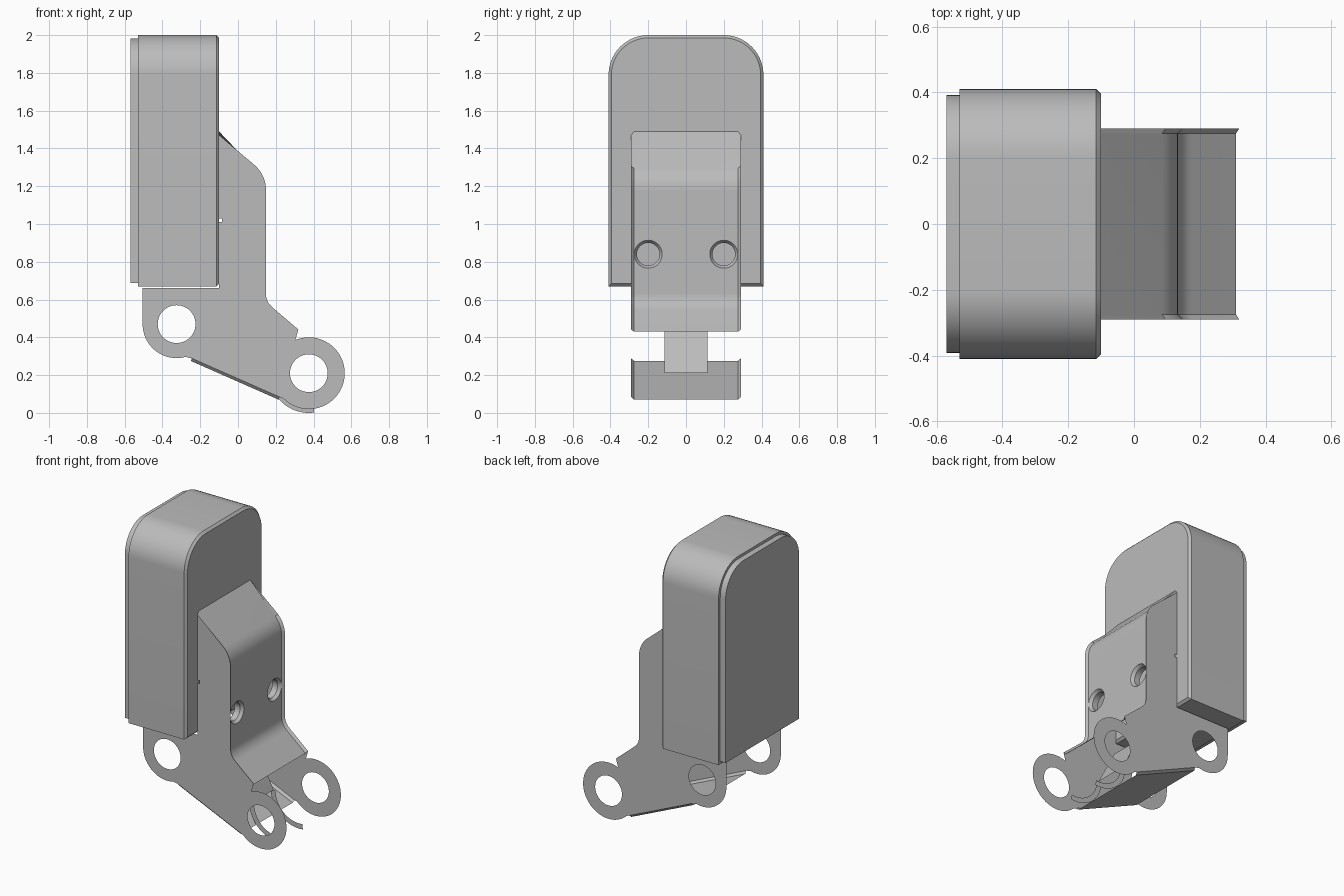
import bpy, bmesh
from math import sin, cos, radians, pi
from mathutils import Vector

if "Cube" in bpy.data.objects:
    bpy.data.objects.remove(bpy.data.objects["Cube"])

metal = bpy.data.materials.new("plain grey")
metal.use_nodes = True
GREY = (0.5, 0.5, 0.5, 1)
metal.diffuse_color = GREY
metal.node_tree.nodes["Principled BSDF"].inputs["Base Color"].default_value = GREY

HALF, BEVEL = 0.29, 0.015


def finish(name, bm, closed=False):
    bmesh.ops.remove_doubles(bm, verts=bm.verts[:], dist=1e-5)
    if closed:
        bmesh.ops.recalc_face_normals(bm, faces=bm.faces[:])
    me = bpy.data.meshes.new(name)
    bm.to_mesh(me)
    bm.free()
    me.materials.append(metal)
    me.shade_smooth()
    me.set_sharp_from_angle(angle=radians(25))
    ob = bpy.data.objects.new(name, me)
    bpy.context.collection.objects.link(ob)
    return ob


def arc(cx, cz, r, a0, a1, n=24):
    angles = [radians(a0 + (a1 - a0) * i / n) for i in range(n + 1)]
    return [(cx + r * cos(a), cz + r * sin(a)) for a in angles]


def circle(cx, cz, r):
    return arc(cx, cz, r, 0, 352.5, 47)


def bend(a, b, c, n=8):
    """Rounded corner from a to c, pulled towards b."""
    a, b, c = Vector(a), Vector(b), Vector(c)
    ts = [i / n for i in range(n + 1)]
    return [tuple(a * (1 - t) ** 2 + b * 2 * t * (1 - t) + c * t * t) for t in ts]


def offset(path, d):
    out = []
    for i, p in enumerate(path):
        t = (Vector(path[min(i + 1, len(path) - 1)]) - Vector(path[max(i - 1, 0)])).normalized()
        out.append((p[0] + t.y * d, p[1] - t.x * d))
    return out


def fill(bm, loops, normal):
    """Flat sheet bounded by the first loop, with the others as holes."""
    edges = []
    for loop in loops:
        vs = [bm.verts.new(p) for p in loop]
        edges += [bm.edges.new((vs[i - 1], vs[i])) for i in range(len(vs))]
    bmesh.ops.triangle_fill(bm, use_beauty=True, use_dissolve=False, edges=edges, normal=normal)


def strip(bm, a, b, cyclic=False):
    """Band of quads between two matching rows of points."""
    va, vb = [bm.verts.new(p) for p in a], [bm.verts.new(p) for p in b]
    for i in range(0 if cyclic else 1, len(a)):
        bm.faces.new((va[i - 1], vb[i - 1], vb[i], va[i]))


def row(path, y):
    return [(x, y, z) for x, z in path]


def bevelled_wall(bm, outer, inner, skip=None):
    """Bent wall across the bracket with bevelled edges towards both sides."""
    w = HALF - BEVEL
    for s in (-1, 1):
        strip(bm, row(inner, s * HALF), row(outer, s * w))
    for i in range(len(outer) - 1):
        if i != skip:
            strip(bm, row(outer[i:i + 2], -w), row(outer[i:i + 2], w))


# Case: rounded top, square bottom, bevelled on one side
def section(x, inset):
    r, h = 0.21 - inset, 0.41 - inset
    pts = [(-h, 0.67 + inset), (h, 0.67 + inset)]
    pts += arc(0.2, 1.79, r, 0, 90, 14) + arc(-0.2, 1.79, r, 90, 180, 14)
    return [(x, y, z) for y, z in pts]


def case(name, sections):
    bm = bmesh.new()
    loops = [section(*s) for s in sections]
    for a, b in zip(loops, loops[1:]):
        strip(bm, a, b, cyclic=True)
    for loop in (loops[0], loops[-1]):
        bm.faces.new([bm.verts.new(p) for p in loop])
    finish(name, bm, closed=True)


case("case_body", [(-0.53, 0), (-0.115, 0), (-0.1, BEVEL)])
case("case_cover", [(-0.57, 0.018), (-0.53, 0.018)])

# Bracket back wall: slope, flat panel with two screw holes, lower slope
FLAT = 0.133
upper = [(-0.1, 1.49)] + bend((0.085, 1.295), (FLAT, 1.245), (FLAT, 1.18))
lower = bend((FLAT, 0.63), (FLAT, 0.58), (0.175, 0.545)) + [(0.31, 0.43)]
wall = upper + lower
wall_inner = offset(wall, -BEVEL)
wall_inner[0] = (-0.1, 1.47)
bm = bmesh.new()
bevelled_wall(bm, wall, wall_inner, skip=len(upper) - 1)
w, top, base = HALF - BEVEL, upper[-1][1], lower[0][1]


def hole(side, r, x):
    return [(x, y, z) for y, z in circle(side * 0.2, 0.84, r)]


corners = [(FLAT, -w, base), (FLAT, w, base), (FLAT, w, top), (FLAT, -w, top)]
# The holes sit just inside the panel edge
fill(bm, [corners] + [hole(s, 0.074, FLAT) for s in (-1, 1)], (1, 0, 0))
for s in (-1, 1):
    strip(bm, hole(s, 0.074, FLAT), hole(s, 0.06, FLAT - 0.02), cyclic=True)
    strip(bm, hole(s, 0.06, FLAT - 0.02), hole(s, 0.06, FLAT - 0.06), cyclic=True)
finish("bracket_wall", bm)

# Bracket floor between the two rings
floor = [(-0.25, 0.275), (0.215, 0.07)]
floor_inner = offset(floor, -BEVEL)
bm = bmesh.new()
bevelled_wall(bm, floor, floor_inner)
finish("bracket_floor", bm)

# Side plates with two ringed eyes
PIVOT, EYE = (0.375, 0.21), (-0.325, 0.47)
outline = wall_inner + arc(*PIVOT, 0.19, 112, -135, 48)
outline += [floor_inner[1], floor_inner[0]]
outline += arc(*EYE, 0.18, -75, -180) + [(-0.505, 0.66), (-0.1, 0.66)]
outline += [(-0.1, 1.01), (-0.085, 1.01), (-0.085, 1.03), (-0.1, 1.03)]
for side, name in ((-1, "front_side_plate"), (1, "rear_side_plate")):
    bm = bmesh.new()
    loops = [outline, circle(*PIVOT, 0.1), circle(*EYE, 0.1)]
    fill(bm, [row(l, side * HALF) for l in loops], (0, side, 0))
    finish(name, bm)

# Tongue below the wall, with thin curved hooks at its sides
T = 0.115
tongue = [(0.06, 0.45), (0.16, 0.26), (0.185, 0.21)]
bm = bmesh.new()
strip(bm, row(tongue, -T), row(tongue, T))
for s in (-1, 1):
    strip(bm, row(arc(*PIVOT, 0.175, 180, 278), s * T), row(arc(*PIVOT, 0.21, 180, 278), s * T))
finish("tongue", bm)
